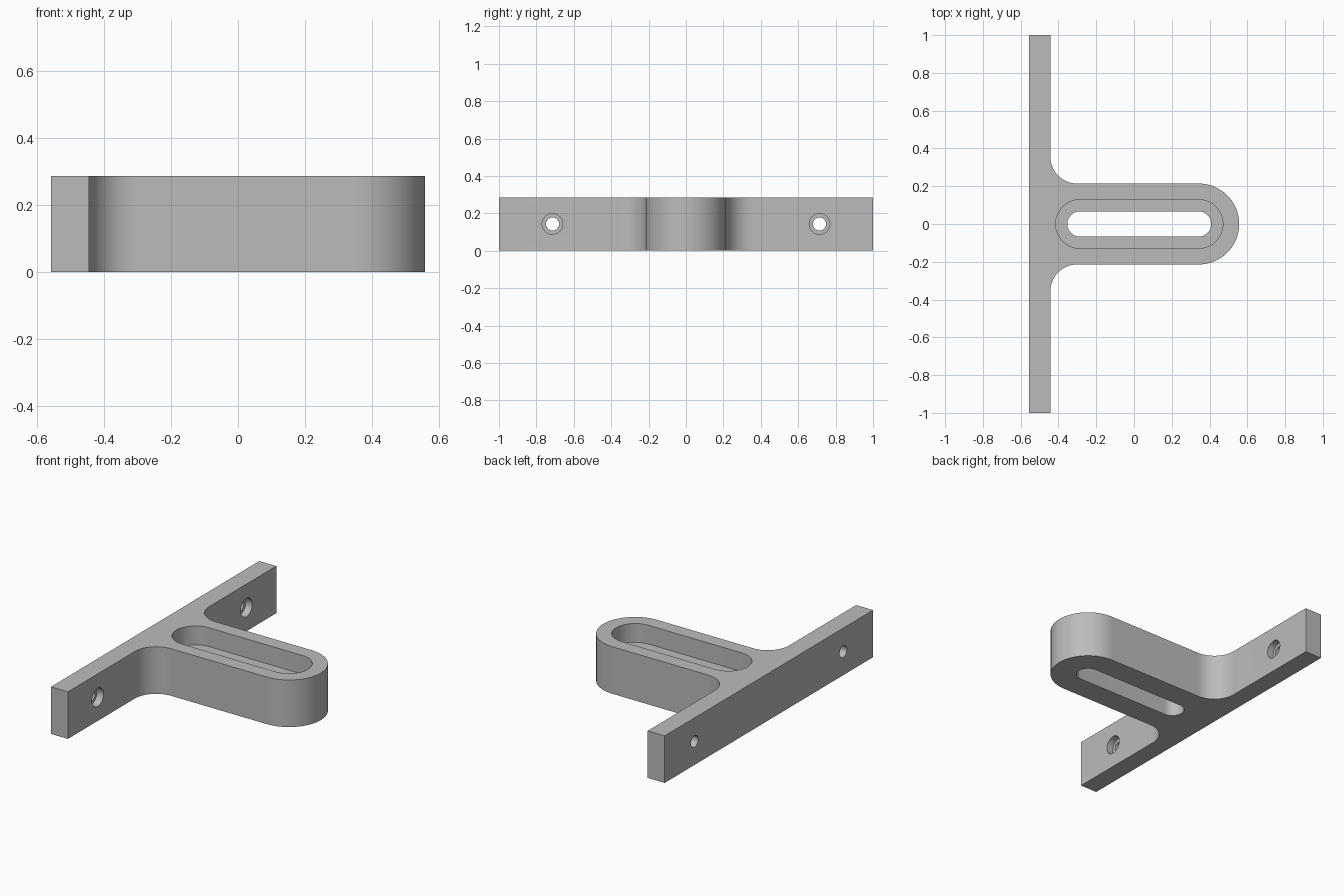
import bpy, bmesh, math
from mathutils import Matrix

if "Cube" in bpy.data.objects:
    bpy.data.objects.remove(bpy.data.objects["Cube"])

HEIGHT = 0.286
BACK, FACE = -0.557, -0.443      # plate thickness range in x
ARM_R, ARM_END = 0.214, 0.343    # arm half width and centre of its round end
FILLET = 0.143
SLOT_A, SLOT_B = -0.286, 0.342   # centres of the slot's round ends

grey = bpy.data.materials.new("light_grey")
grey.diffuse_color = (0.5, 0.5, 0.5, 1)
grey.use_nodes = True
grey.node_tree.nodes["Principled BSDF"].inputs["Base Color"].default_value = grey.diffuse_color


def arc(cx, cy, r, a0, a1, n=24):
    return [(cx + r * math.cos(math.radians(a0 + (a1 - a0) * i / n)),
             cy + r * math.sin(math.radians(a0 + (a1 - a0) * i / n)))
            for i in range(n + 1)]


def make_object(name, bm):
    bmesh.ops.recalc_face_normals(bm, faces=bm.faces)
    mesh = bpy.data.meshes.new(name)
    bm.to_mesh(mesh)
    bm.free()
    mesh.materials.append(grey)
    ob = bpy.data.objects.new(name, mesh)
    bpy.context.collection.objects.link(ob)
    return ob


def prism(name, outline, z0, z1):
    bm = bmesh.new()
    face = bm.faces.new([bm.verts.new((x, y, z0)) for x, y in outline])
    top = bmesh.ops.extrude_face_region(bm, geom=[face])["geom"]
    bmesh.ops.translate(bm, vec=(0, 0, z1 - z0),
                        verts=[v for v in top if isinstance(v, bmesh.types.BMVert)])
    return make_object(name, bm)


def slot(name, r, z0, z1):
    return prism(name, arc(SLOT_B, 0, r, -90, 90) + arc(SLOT_A, 0, r, 90, 270), z0, z1)


def hole(name, r, x0, x1, y):
    bm = bmesh.new()
    place = Matrix.Translation(((x0 + x1) / 2, y, HEIGHT / 2)) @ Matrix.Rotation(math.pi / 2, 4, "Y")
    bmesh.ops.create_cone(bm, cap_ends=True, segments=48, radius1=r, radius2=r,
                          depth=x1 - x0, matrix=place)
    return make_object(name, bm)


# bracket body: plate, fillets and round-ended arm as one outline
upper = (arc(ARM_END, 0, ARM_R, 0, 90)
         + arc(FACE + FILLET, ARM_R + FILLET, FILLET, 270, 180)
         + [(FACE, 1), (BACK, 1)])
lower = [(x, -y) for x, y in reversed(upper[1:])]
body = prism("slotted_bracket", upper + lower, 0, HEIGHT)

# cutters: stepped slot in the arm, stepped screw holes in the plate
cutters = [slot("slot_cutter", 0.067, -0.1, HEIGHT + 0.1),
           slot("slot_recess_cutter", 0.129, HEIGHT - 0.114, HEIGHT + 0.1)]
for y in (-0.714, 0.714):
    cutters.append(hole("screw_hole_cutter", 0.035, BACK - 0.1, FACE + 0.1, y))
    cutters.append(hole("screw_recess_cutter", 0.055, FACE - 0.043, FACE + 0.1, y))

bpy.context.view_layer.objects.active = body
for cutter in cutters:
    mod = body.modifiers.new("cut", "BOOLEAN")
    mod.operation = "DIFFERENCE"
    mod.solver = "EXACT"
    mod.object = cutter
    bpy.ops.object.modifier_apply(modifier=mod.name)
    bpy.data.objects.remove(cutter)

# smooth curved walls, sharp edges kept
bpy.ops.object.select_all(action="DESELECT")
body.select_set(True)
bpy.ops.object.shade_smooth_by_angle(angle=math.radians(30))
